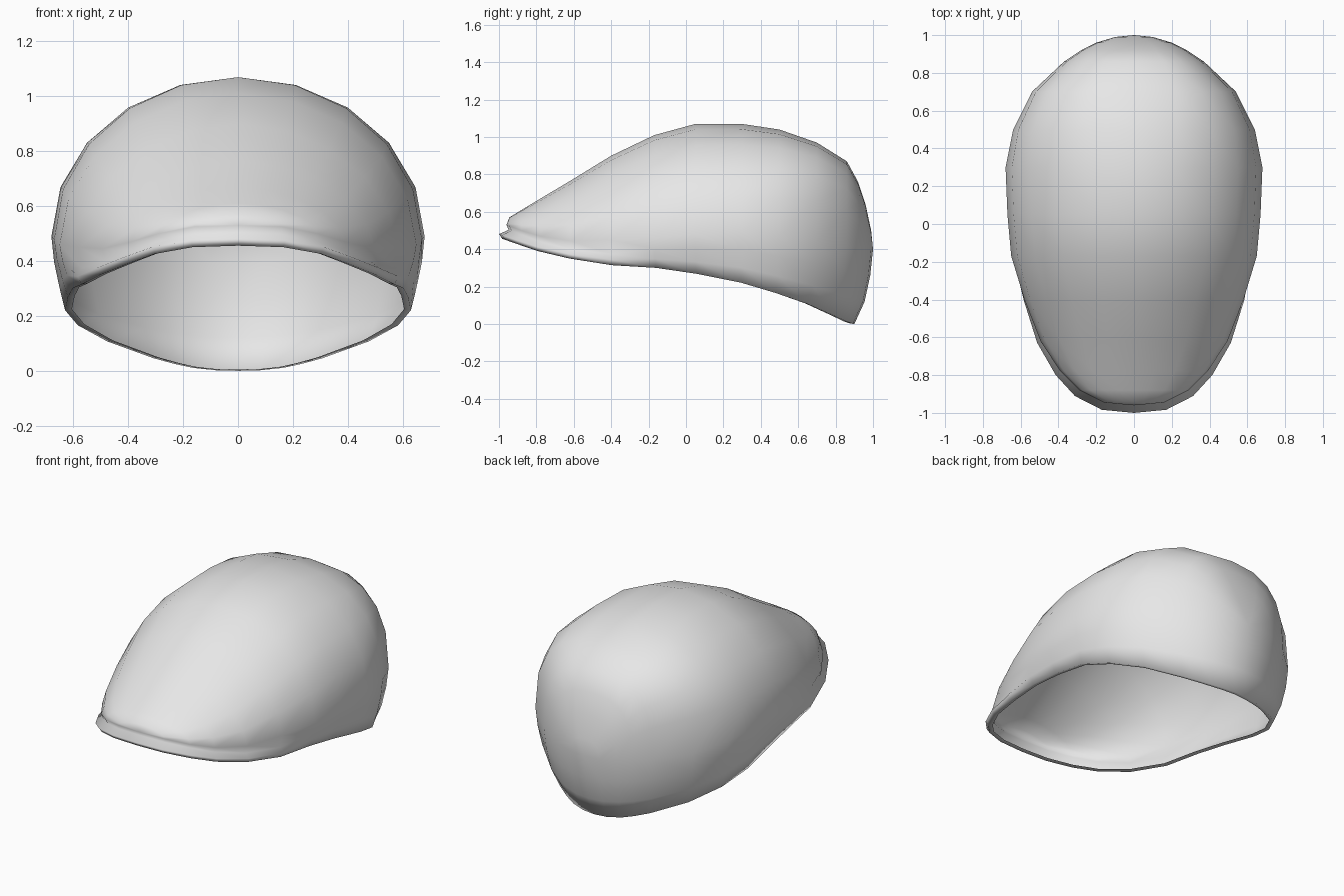
import bpy, bmesh, math
from mathutils import Vector

if "Cube" in bpy.data.objects:
    bpy.data.objects.remove(bpy.data.objects["Cube"])

# crown stations along y: y, half width, height of widest line, height of top
STATIONS = [(-.96, 0, .53, .53), (-.945, .16, .525, .57), (-.88, .29, .5, .61),
            (-.78, .39, .47, .67), (-.62, .495, .445, .765), (-.4, .58, .45, .9),
            (-.17, .65, .46, 1.01), (.05, .67, .48, 1.07), (.3, .68, .49, 1.07),
            (.5, .64, .47, 1.04), (.7, .54, .44, .97), (.86, .37, .42, .87),
            (.92, .28, .41, .76), (.96, .2, .41, .64), (.99, .1, .4, .5), (1.0, 0, .4, .4)]
RIM = [(-1, .462), (-.8, .392), (-.6, .345), (-.4, .315), (-.15, .30),
       (.05, .27), (.3, .22), (.6, .13), (.88, .005), (.9, 0)]
M = 10


def rim_z(y):
    if y <= RIM[0][0]:
        return RIM[0][1]
    for (a, za), (b, zb) in zip(RIM, RIM[1:]):
        if y <= b:
            return za + (zb - za) * (y - a) / (b - a)
    return RIM[-1][1]


def smooth(a, b, v):
    t = min(1, max(0, (v - a) / (b - a)))
    return t * t * (3 - 2 * t)


bm = bmesh.new()

# crown: rounded arches between a front and a back pole, boxier at the back
rows = []
for y, w, zw, zt in STATIONS:
    if w == 0:
        rows.append([bm.verts.new((0, y, zw))] * (M + 1))
        continue
    e = 2 / (2 - .2 * (1 - smooth(-.7, 0, y)) + .7 * smooth(.3, .8, y))
    row = []
    for j in range(M + 1):
        c, s = math.cos(math.pi * j / M), max(0, math.sin(math.pi * j / M))
        if j == M:
            s = 0
        row.append(bm.verts.new((w * math.copysign(abs(c) ** e, c), y,
                                 zw + (zt - zw) * s ** e)))
    rows.append(row)


def face(*vs):
    bm.faces.new(list(dict.fromkeys(vs)))


for a, b in zip(rows, rows[1:]):
    for j in range(M):
        face(a[j], b[j], b[j + 1], a[j + 1])

# skirt and peak: rings hung from the widest line of the crown
loop = [r[0] for r in rows] + [r[M] for r in rows[-2:0:-1]]
n = len(loop)
rings = [loop, [], [], [], []]
for i, v in enumerate(loop):
    t = loop[(i + 1) % n].co - loop[i - 1].co
    out = Vector((t.y, -t.x, 0)).normalized()
    f = 1 - smooth(-.55, -.12, v.co.y)        # 1 at the peak, 0 at the sides and back
    tip = 1 - smooth(-.95, -.55, v.co.y)      # peak juts out most at its tip
    back = smooth(.3, 1, v.co.y)
    rim_off = (1 - f) * (-.05 - .05 * back) + f * (.005 + .018 * tip)
    rim = v.co + out * rim_off
    rim.z = rim_z(rim.y)
    for k, (d_side, share, d_peak, up) in enumerate(
            [(-.01, .35, -.012, .048), (-.03, .7, .018 + .022 * tip, .025)]):
        p = v.co + out * ((1 - f) * d_side * (1 + .5 * back) + f * d_peak)
        z_side = v.co.z + (rim.z - v.co.z) * share
        p.z = (1 - f) * z_side + f * (rim.z + up)
        rings[k + 1].append(bm.verts.new(p))
    rings[3].append(bm.verts.new(rim))
    # hem turned inward
    rings[4].append(bm.verts.new(rim - out * .025 + Vector((0, 0, .004))))
for a, b in zip(rings, rings[1:]):
    for i in range(n):
        k = (i + 1) % n
        face(a[i], a[k], b[k], b[i])

# outward normals
bmesh.ops.recalc_face_normals(bm, faces=bm.faces)
top = max(bm.faces, key=lambda q: q.calc_center_median().z)
if top.normal.z < 0:
    bmesh.ops.reverse_faces(bm, faces=bm.faces)
for q in bm.faces:
    q.smooth = True
mesh = bpy.data.meshes.new("flat_cap")
bm.to_mesh(mesh)
bm.free()

mat = bpy.data.materials.new("light grey")
mat.diffuse_color = (.8, .8, .8, 1)
mat.use_nodes = True
mat.node_tree.nodes["Principled BSDF"].inputs["Base Color"].default_value = mat.diffuse_color
mesh.materials.append(mat)
cap = bpy.data.objects.new("flat_cap", mesh)
bpy.context.collection.objects.link(cap)
